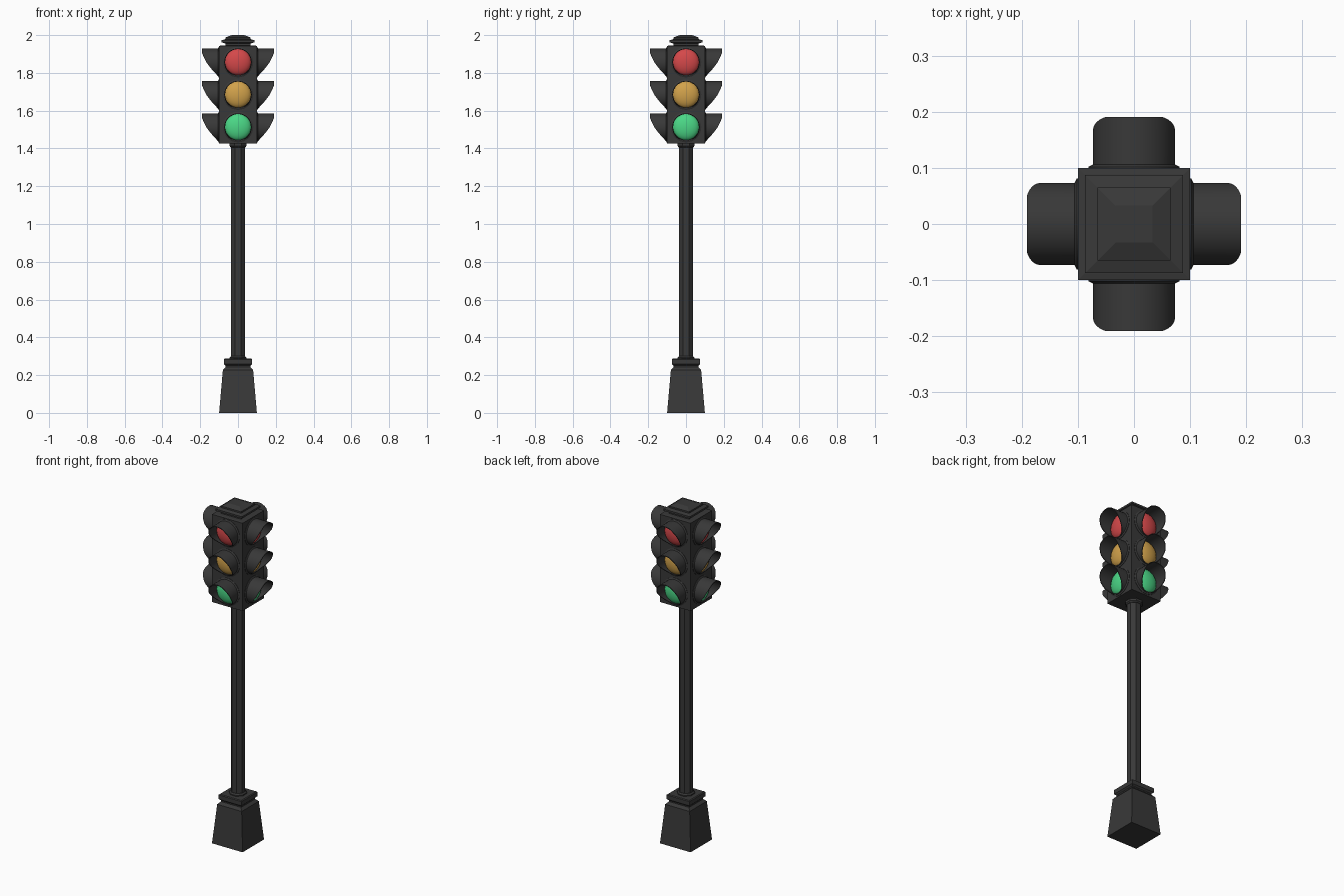
import bpy, bmesh, math
from mathutils import Matrix

if "Cube" in bpy.data.objects:
    bpy.data.objects.remove(bpy.data.objects["Cube"])


def material(name, rgb):
    m = bpy.data.materials.new(name)
    m.diffuse_color = (*rgb, 1)
    m.use_nodes = True
    m.node_tree.nodes["Principled BSDF"].inputs["Base Color"].default_value = m.diffuse_color
    return m


DARK = material("dark_grey", (0.040, 0.040, 0.040))
LAMPS = [("red", 1.857, material("red", (0.66, 0.065, 0.068))),
         ("amber", 1.685, material("amber", (0.64, 0.36, 0.07))),
         ("green", 1.513, material("green", (0.07, 0.68, 0.24)))]


def finish(bm, name, mat, smooth=None):
    bmesh.ops.recalc_face_normals(bm, faces=bm.faces)
    me = bpy.data.meshes.new(name)
    if smooth:
        for f in bm.faces:
            f.smooth = True
    bm.to_mesh(me)
    bm.free()
    if smooth:
        me.set_sharp_from_angle(angle=math.radians(smooth))
    me.materials.append(mat)
    ob = bpy.data.objects.new(name, me)
    bpy.context.collection.objects.link(ob)
    return ob


def loft(name, profile, sides=4):
    """Stack of regular polygons; profile = (distance to flat, z)."""
    bm = bmesh.new()
    rings = []
    for apothem, z in profile:
        r = apothem / math.cos(math.pi / sides)
        rings.append([bm.verts.new((r * math.cos((i + .5) * 2 * math.pi / sides),
                                    r * math.sin((i + .5) * 2 * math.pi / sides), z))
                      for i in range(sides)])
    for a, b in zip(rings, rings[1:]):
        for i in range(sides):
            j = (i + 1) % sides
            bm.faces.new((a[i], a[j], b[j], b[i]))
    bm.faces.new(rings[0])
    bm.faces.new(rings[-1])
    return finish(bm, name, DARK)


# Pedestal, pole and its collars
loft("base", [(.1, 0), (.08, .228), (.066, .243), (.066, .25), (.075, .258), (.075, .283), (.07, .287)])
loft("pole_lower_collar", [(.045, .28), (.045, .293), (.038, .3)], 8)
loft("pole", [(.036, .28), (.036, 1.43)], 8)
loft("pole_upper_collar", [(.038, 1.405), (.044, 1.412), (.044, 1.435)], 8)

# Signal housing and stepped cap
loft("housing", [(.1, 1.425), (.1, 1.943), (.088, 1.945)])
loft("cap", [(.066, 1.94), (.066, 1.955), (.087, 1.962), (.087, 1.973), (.065, 1.979),
             (.065, 1.988), (.033, 2.0)])

# Visor reach (from the centre axis) by height above the lamp centre
REACH = [(-.08, .103), (-.06, .118), (-.035, .142), (0, .168), (.03, .182), (.053, .191), (.09, .191)]


def reach(h):
    for (h0, d0), (h1, d1) in zip(REACH, REACH[1:]):
        if h <= h1:
            return d0 + (d1 - d0) * (h - h0) / (h1 - h0)
    return REACH[-1][1]


def visor(name, z, turn):
    """Tube with a flared foot and slanted mouth."""
    n, bm, rings = 32, bmesh.new(), []
    for r, depth in [(.081, .098), (.081, .102), (.073, .106), (.073, None), (.069, None), (.069, .098)]:
        ring = []
        for i in range(n):
            a = 2 * math.pi * i / n
            h = .073 * math.sin(a)
            d = max(.106, reach(h)) if depth is None else depth
            ring.append(bm.verts.new((r * math.cos(a), -d, r * math.sin(a))))
        rings.append(ring)
    for a, b in zip(rings, rings[1:] + rings[:1]):
        for i in range(n):
            j = (i + 1) % n
            bm.faces.new((a[i], a[j], b[j], b[i]))
    bm.transform(turn @ Matrix.Translation((0, 0, z)))
    finish(bm, name, DARK, 35)


def lens(name, z, turn, mat):
    """Shallow glass dome."""
    bm = bmesh.new()
    bmesh.ops.create_uvsphere(bm, u_segments=24, v_segments=14, radius=.07)
    bm.transform(turn @ Matrix.Translation((0, -.095, z)) @ Matrix.Diagonal((1, .45, 1, 1)))
    finish(bm, name, mat, 40)


# Three lamps on each of the four sides
for k, side in enumerate(("front", "right", "back", "left")):
    turn = Matrix.Rotation(k * math.pi / 2, 4, 'Z')
    for colour, z, mat in LAMPS:
        visor(f"{side}_{colour}_visor", z, turn)
        lens(f"{side}_{colour}_lens", z, turn, mat)
